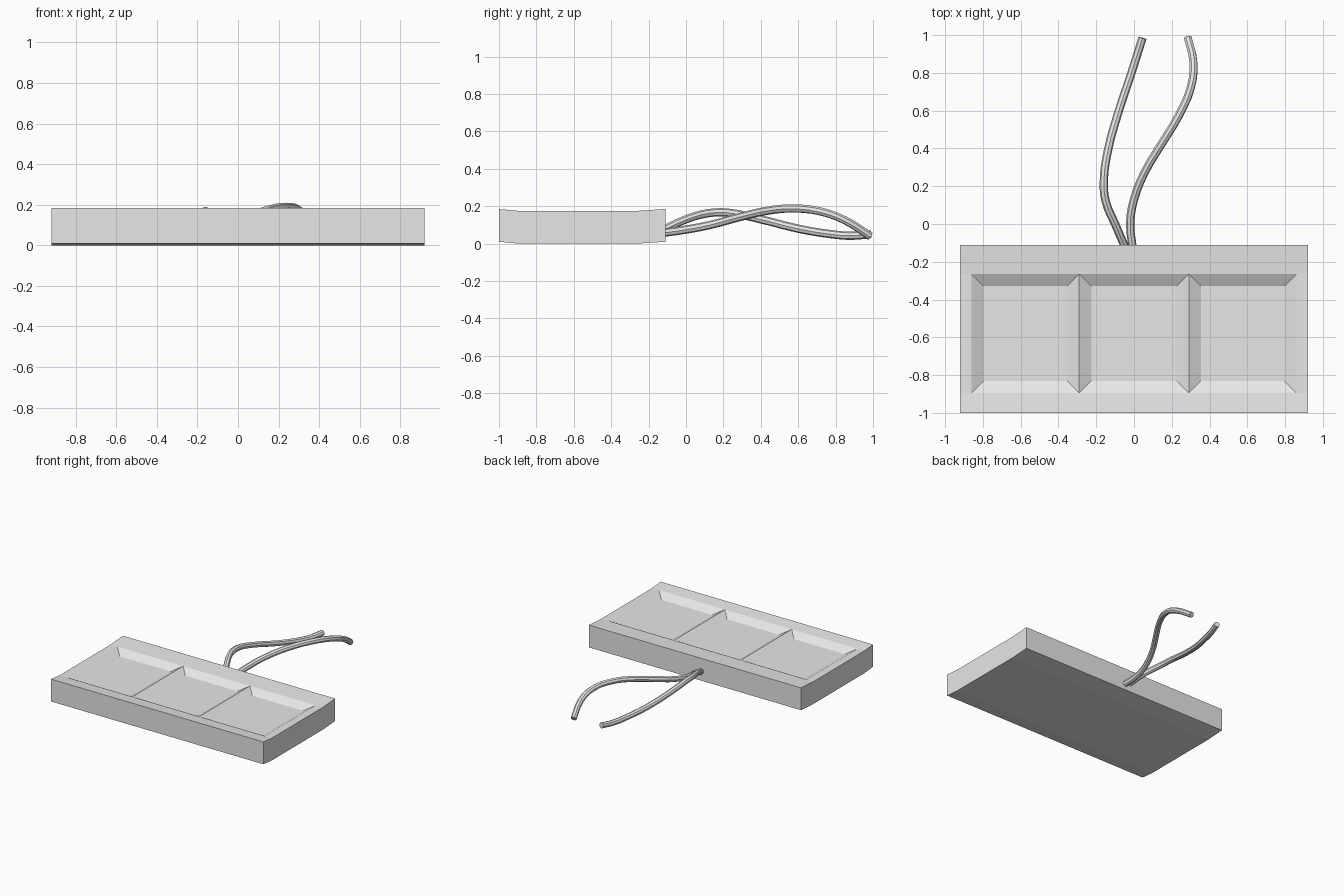
import bpy, bmesh
from mathutils import Vector

if "Cube" in bpy.data.objects:
    bpy.data.objects.remove(bpy.data.objects["Cube"])

grey = bpy.data.materials.new("light_grey")
grey.diffuse_color = (0.8, 0.8, 0.8, 1)
grey.use_nodes = True
grey.node_tree.nodes["Principled BSDF"].inputs["Base Color"].default_value = grey.diffuse_color

HALF = 0.92                              # half width of the slab
Y = [-1.0, -0.895, -0.265, -0.11]        # front, flat start, flat end, back
LIFT = [0.01, 0.0, 0.0, 0.01]            # upturned front and back edges
THICK = 0.175


def finish(name, bm):
    me = bpy.data.meshes.new(name)
    bm.to_mesh(me)
    bm.free()
    me.materials.append(grey)
    ob = bpy.data.objects.new(name, me)
    bpy.context.collection.objects.link(ob)
    return ob


# Slab: side profile swept across x
bm = bmesh.new()
profile = [(y, z) for y, z in zip(Y, LIFT)]
profile += [(y, z + THICK) for y, z in zip(reversed(Y), reversed(LIFT))]
cap = bm.faces.new([bm.verts.new((-HALF, y, z)) for y, z in profile])
ext = bmesh.ops.extrude_face_region(bm, geom=[cap], use_keep_orig=True)
moved = [g for g in ext["geom"] if isinstance(g, bmesh.types.BMVert)]
bmesh.ops.translate(bm, verts=moved, vec=(2 * HALF, 0, 0))

# Cut the top into three bays, then sink a bevelled tray in each
for x in (-0.86, -0.29, 0.29, 0.86):
    bmesh.ops.bisect_plane(bm, geom=bm.verts[:] + bm.edges[:] + bm.faces[:],
                           plane_co=(x, 0, 0), plane_no=(1, 0, 0))
bmesh.ops.recalc_face_normals(bm, faces=bm.faces[:])
bm.normal_update()
bays = [f for f in bm.faces if f.normal.z > 0.999
        and abs(f.calc_center_median().x) < 0.8]
bmesh.ops.inset_individual(bm, faces=bays, thickness=0.064, depth=-0.035,
                           use_even_offset=True)
finish("tray_slab", bm)


# Cables: smooth round tubes leaving the back of the slab
def cable(name, points, radius=0.022):
    cu = bpy.data.curves.new(name, "CURVE")
    cu.dimensions = "3D"
    cu.bevel_depth = radius
    cu.bevel_resolution = 2
    cu.resolution_u = 3
    cu.use_fill_caps = True
    sp = cu.splines.new("BEZIER")
    sp.bezier_points.add(len(points) - 1)
    for bp, p in zip(sp.bezier_points, points):
        bp.co = Vector(p)
        bp.handle_left_type = bp.handle_right_type = "AUTO"
    ob = bpy.data.objects.new(name, cu)
    bpy.context.collection.objects.link(ob)
    cu.materials.append(grey)
    bpy.ops.object.select_all(action="DESELECT")
    ob.select_set(True)
    bpy.context.view_layer.objects.active = ob
    bpy.ops.object.convert(target="MESH")
    bpy.ops.object.shade_smooth_by_angle()


cable("left_cable", [(-0.04, -0.14, 0.065), (-0.10, 0.0, 0.13), (-0.15, 0.12, 0.163),
                     (-0.16, 0.22, 0.166), (-0.14, 0.38, 0.135), (-0.08, 0.60, 0.08),
                     (-0.02, 0.78, 0.05), (0.012, 0.88, 0.042), (0.045, 0.985, 0.05)])
cable("right_cable", [(-0.005, -0.14, 0.055), (-0.02, 0.0, 0.075), (0.0, 0.13, 0.10),
                      (0.06, 0.28, 0.14), (0.15, 0.43, 0.175), (0.235, 0.57, 0.188),
                      (0.30, 0.72, 0.172), (0.315, 0.85, 0.125), (0.285, 0.985, 0.04)])
